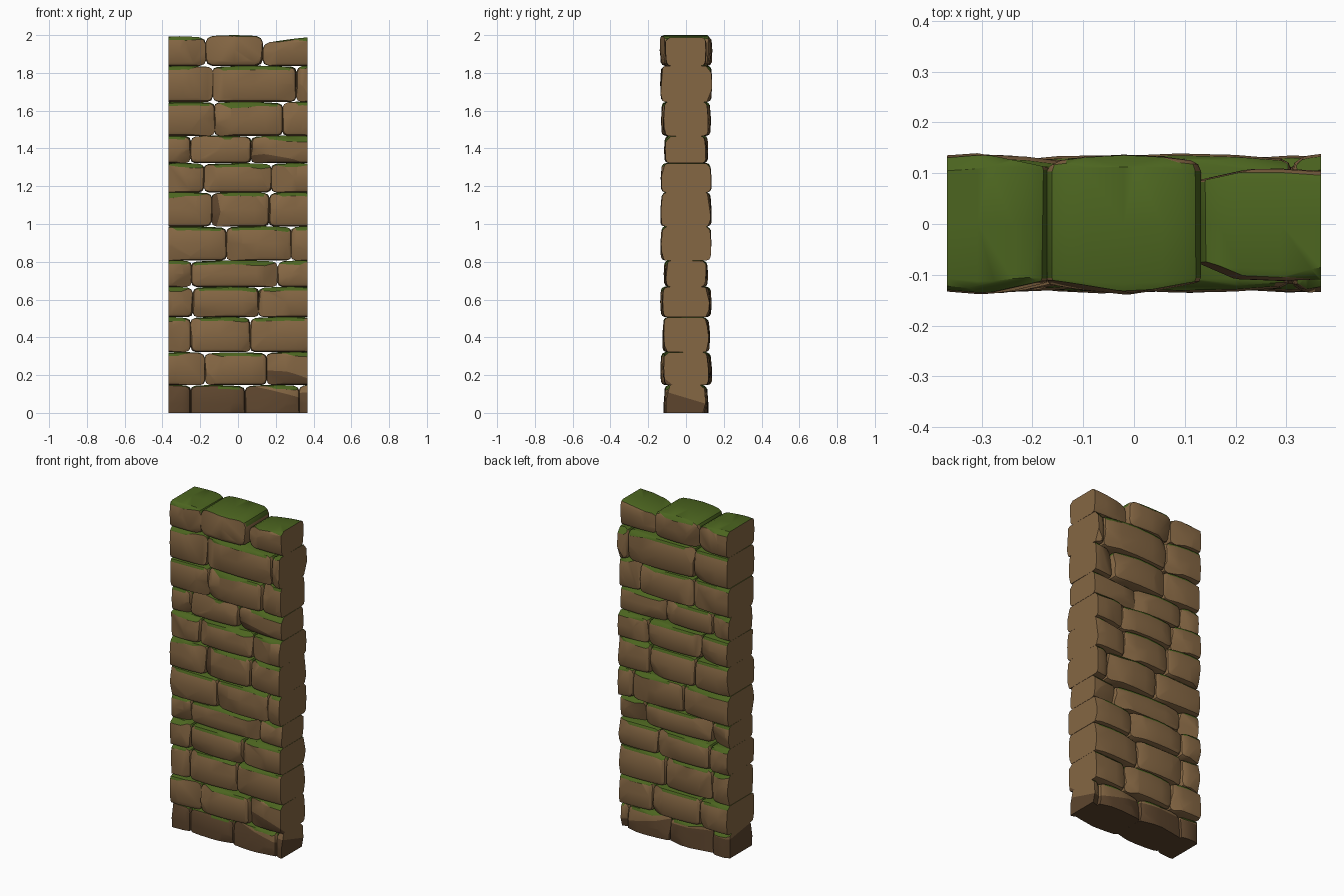
import bpy, bmesh, math, random
from mathutils import Vector

if "Cube" in bpy.data.objects:
    bpy.data.objects.remove(bpy.data.objects["Cube"])
random.seed(7)
END = 0.368   # half length of the wall


def material(name, colour):
    m = bpy.data.materials.new(name)
    m.use_nodes = True
    m.diffuse_color = colour + (1,)
    bsdf = next(n for n in m.node_tree.nodes if n.type == 'BSDF_PRINCIPLED')
    bsdf.inputs["Base Color"].default_value = colour + (1,)
    bsdf.inputs["Roughness"].default_value = 0.9
    return m


MATS = [material("brown stone", (0.235, 0.135, 0.057)),
        material("green moss", (0.072, 0.13, 0.014)),
        material("damp dark stone", (0.11, 0.06, 0.027))]


def slice_mesh(bm, point, normal, remove=False):
    """Cut along a plane; optionally remove the far side and cap it."""
    bmesh.ops.bisect_plane(bm, geom=bm.verts[:] + bm.edges[:] + bm.faces[:],
                           plane_co=point, plane_no=normal, clear_outer=remove)
    rim = [e for e in bm.edges if e.is_boundary]
    if rim:
        bmesh.ops.holes_fill(bm, edges=rim)


def chip(bm, normal, depth):
    """Knock a shallow flat off the stone on the side facing normal."""
    n = Vector(normal).normalized()
    reach = max(v.co.dot(n) for v in bm.verts)
    slice_mesh(bm, n * (reach - depth), n, remove=True)


def stone(name, x0, x1, z0, z1, depth, drop, damp):
    top_row, bottom_row = z1 > 1.99, z0 == 0
    a = x0 - 0.08 if x0 <= -END else x0 - 0.001
    b = x1 + 0.08 if x1 >= END else x1 + 0.001
    low = z0 - (0.05 if bottom_row else 0.003)
    bm = bmesh.new()
    bmesh.ops.create_cube(bm, size=1)
    for v in bm.verts:
        right, back, up = v.co.x > 0, v.co.y > 0, v.co.z > 0
        v.co.x = (b if right else a) + random.uniform(-0.004, 0.004)
        v.co.y = (1 if back else -1) * (depth + random.uniform(-0.006, 0.006))
        v.co.z = z1 - drop[right] if up else low
        if up and not top_row:
            v.co.z -= random.uniform(0, 0.005)
            v.co.y *= 0.97
    # Round the outline, then soften the front and back rims
    outline = [e for e in bm.edges
               if abs(e.verts[0].co.y - e.verts[1].co.y) > depth]
    bmesh.ops.bevel(bm, geom=outline, offset=0.036 if top_row else 0.027,
                    segments=2, profile=0.5, affect='EDGES')
    rims = [e for e in bm.edges
            if e.verts[0].co.y * e.verts[1].co.y > 0]
    bmesh.ops.bevel(bm, geom=rims, offset=0.02, segments=2,
                    profile=0.5, affect='EDGES')
    # Pillow the faces and crown the top
    xc, zc = (a + b) / 2, (low + z1) / 2
    for t in (0.25, 0.5, 0.75):
        slice_mesh(bm, (a + (b - a) * t, 0, 0), (1, 0, 0))
    slice_mesh(bm, (0, 0, zc), (0, 0, 1))
    slice_mesh(bm, (0, 0, 0), (0, 1, 0))
    for v in bm.verts:
        u = (v.co.x - xc) / (b - a) * 2
        w = (v.co.z - zc) / (z1 - low) * 2
        v.co.y *= 1.02 - 0.11 * u * u - 0.05 * w * w
        if w > 0:
            v.co.z -= 0.008 * u * u * w
    # Rough chips on both faces, and some worn top edges that hold moss
    for side in (-1, 1):
        for _ in range(2):
            chip(bm, (random.choice((-1, 1)) * random.uniform(0.15, 0.5), side,
                      random.uniform(-0.5, 0.3)), random.uniform(0.008, 0.018))
        if random.random() < 0.65:
            chip(bm, (random.uniform(-0.25, 0.25), side, random.uniform(0.8, 1.3)),
                 random.uniform(0.004, 0.011))
    # Flat ends and base
    for s in (-1, 1):
        slice_mesh(bm, (s * END, 0, 0), (s, 0, 0), remove=True)
    if bottom_row:
        slice_mesh(bm, (0, 0, 0), (0, 0, -1), remove=True)
    if damp:
        point, normal = Vector(damp[0]), Vector(damp[1])
        slice_mesh(bm, point, normal)
    bmesh.ops.recalc_face_normals(bm, faces=bm.faces[:])
    # Moss on upward faces and joint shoulders, damp behind the stain plane
    for f in bm.faces:
        f.normal_update()
        n = f.normal
        if n.z > 0.45 or (n.z > 0.3 and abs(n.y) < 0.3):
            f.material_index = 1
        elif damp and (f.calc_center_median() - point).dot(normal) < 0:
            f.material_index = 2
    mesh = bpy.data.meshes.new(name)
    bm.to_mesh(mesh)
    bm.free()
    for m in MATS:
        mesh.materials.append(m)
    obj = bpy.data.objects.new(name, mesh)
    bpy.context.collection.objects.link(obj)
    return obj


# Courses from the ground up: top height, half depth, right end half depth, joints
courses = [
    (0.15, 0.117, 0.106, (-0.25, 0.04, 0.325)),
    (0.325, 0.134, 0.122, (-0.175, 0.15)),
    (0.51, 0.125, 0.122, (-0.25, 0.065)),
    (0.67, 0.135, 0.126, (-0.24, 0.11)),
    (0.81, 0.115, 0.108, (-0.245, 0.21)),
    (0.99, 0.133, 0.133, (-0.06, 0.28)),
    (1.17, 0.134, 0.134, (-0.14, 0.165)),
    (1.325, 0.134, 0.134, (-0.18, 0.175)),
    (1.47, 0.116, 0.11, (-0.25, 0.07)),
    (1.65, 0.13, 0.118, (-0.125, 0.235)),
    (1.84, 0.136, 0.136, (-0.135, 0.31)),
    (2.0, 0.135, 0.11, (-0.17, 0.13)),
]
# Uneven tops of the coping stones
coping_drop = {(11, 0): (0.004, 0.008), (11, 2): (0.04, 0.0)}
# Stain planes: footings, then a few patches on the front
stains = {
    (0, 0): ((0, 0, 0.13), (0, 0.15, 1)),
    (0, 1): ((0, 0, 0.13), (0.05, 0.15, 1)),
    (0, 2): ((0.19, 0, 0.1), (0.25, 0.15, 1)),
    (0, 3): ((0.35, 0, 0.08), (0, 0.3, 1)),
    (1, 2): ((0.22, -0.13, 0.24), (0.3, 0.8, 1)),
    (6, 1): ((-0.09, -0.13, 0), (1, 0.8, 0)),
    (8, 2): ((0.25, -0.12, 1.36), (0.2, 0.8, 1)),
}

wall = []
base = 0
for row, (top, depth, end_depth, joints) in enumerate(courses):
    edges = (-END,) + joints + (END,)
    for i, (x0, x1) in enumerate(zip(edges, edges[1:])):
        wall.append(stone(f"stone_course_{row + 1}_{i + 1}", x0, x1, base, top,
                          end_depth if x1 == END else depth,
                          coping_drop.get((row, i), (0, 0)), stains.get((row, i))))
    base = top

# Smooth shading with crisp chipped edges
bpy.ops.object.select_all(action='DESELECT')
for obj in wall:
    obj.select_set(True)
bpy.context.view_layer.objects.active = wall[0]
bpy.ops.object.shade_smooth_by_angle(angle=math.radians(32))
